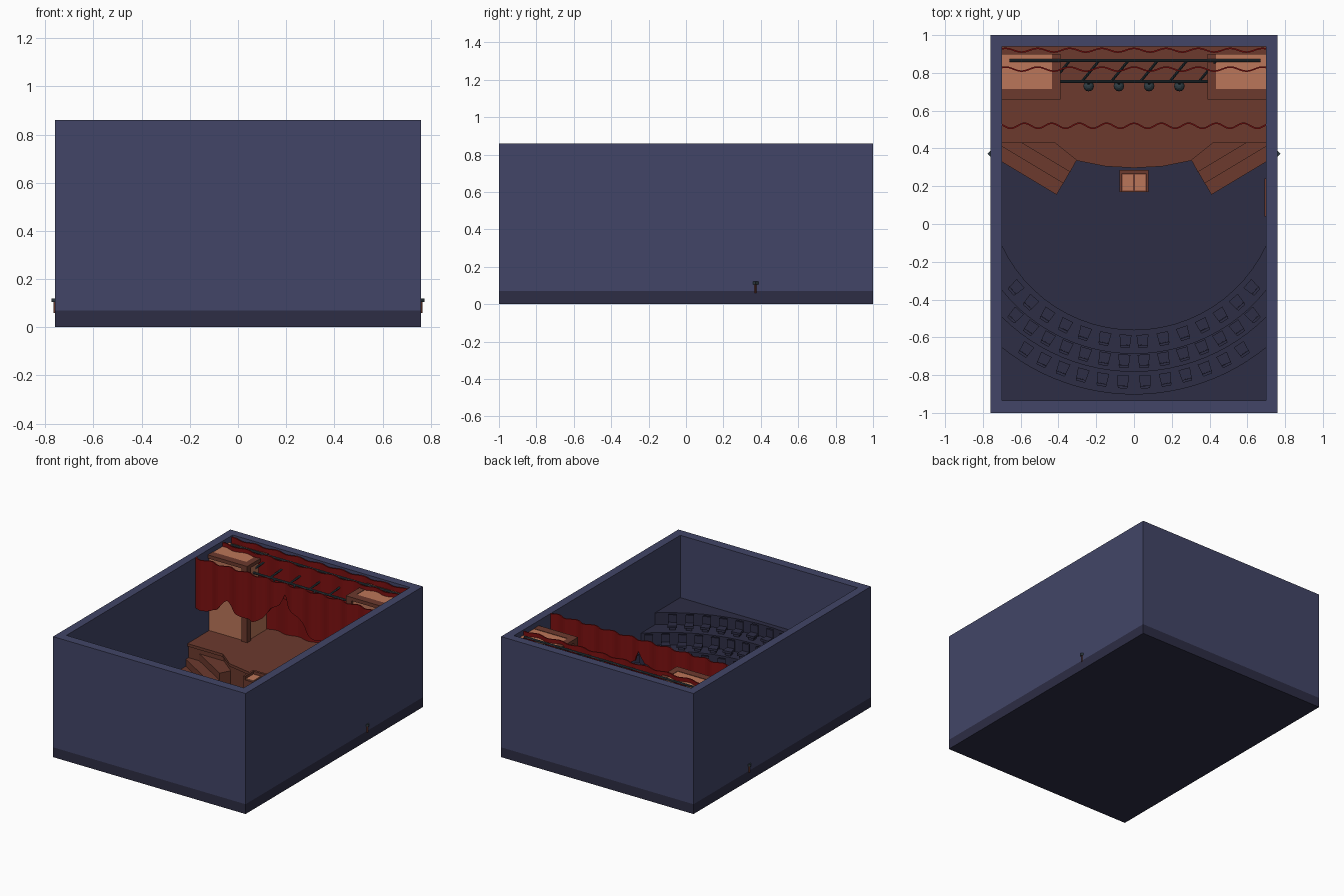
import bpy, bmesh, math
from mathutils import Vector

if "Cube" in bpy.data.objects:
    bpy.data.objects.remove(bpy.data.objects["Cube"])


def mat(name, rgb):
    m = bpy.data.materials.new(name)
    m.diffuse_color = (*rgb, 1)
    m.use_nodes = True
    m.node_tree.nodes["Principled BSDF"].inputs["Base Color"].default_value = m.diffuse_color
    return m


WALL = mat("slate_blue", (0.054, 0.060, 0.136))
NAVY = mat("dark_navy", (0.026, 0.026, 0.058))
BROWN = mat("stage_brown", (0.150, 0.042, 0.027))
TAN = mat("light_wood", (0.50, 0.18, 0.10))
RED = mat("curtain_red", (0.20, 0.005, 0.005))
GREY = mat("rig_grey", (0.03, 0.048, 0.058))


def finish(name, bm, m):
    bmesh.ops.recalc_face_normals(bm, faces=bm.faces)
    me = bpy.data.meshes.new(name)
    bm.to_mesh(me)
    bm.free()
    me.materials.append(m)
    ob = bpy.data.objects.new(name, me)
    bpy.context.collection.objects.link(ob)
    return ob


def prism(name, pts, z0, z1, m):
    bm = bmesh.new()
    f = bm.faces.new([bm.verts.new((p[0], p[1], z0)) for p in pts])
    r = bmesh.ops.extrude_face_region(bm, geom=[f])
    for v in r["geom"]:
        if isinstance(v, bmesh.types.BMVert):
            v.co.z = z1
    return finish(name, bm, m)


def box(name, x0, x1, y0, y1, z0, z1, m):
    return prism(name, [(x0, y0), (x1, y0), (x1, y1), (x0, y1)], z0, z1, m)


def rod(name, a, b, r, m, sides=8):
    a, b = Vector(a), Vector(b)
    bm = bmesh.new()
    bmesh.ops.create_cone(bm, cap_ends=True, segments=sides, radius1=r, radius2=r, depth=(b - a).length)
    q = (b - a).to_track_quat('Z', 'Y').to_matrix().to_4x4()
    q.translation = (a + b) / 2
    bm.transform(q)
    return finish(name, bm, m)


def interp(tab, t):
    for (x0, y0), (x1, y1) in zip(tab, tab[1:]):
        if t <= x1:
            return y0 + (y1 - y0) * (t - x0) / (x1 - x0)
    return tab[-1][1]


# Room shell
box("floor_slab", -0.76, 0.76, -1, 1, 0, 0.07, NAVY)
box("left_wall", -0.76, -0.70, -1, 1, 0.07, 0.86, WALL)
box("right_wall", 0.70, 0.76, -1, 1, 0.07, 0.86, WALL)
box("front_wall", -0.70, 0.70, -1, -0.935, 0.07, 0.86, WALL)
box("back_wall", -0.70, 0.70, 0.94, 1, 0.07, 0.86, WALL)
box("side_door", 0.69, 0.70, 0.04, 0.24, 0.07, 0.36, BROWN)

# Curved seating tiers, concentric about (0, CY)
CY = 0.21
for i, (r, z) in enumerate([(0.77, 0.15), (0.895, 0.24), (0.99, 0.33), (1.11, 0.415)]):
    a = math.asin(0.70 / r)
    arc = [(r * math.sin(t), CY - r * math.cos(t)) for t in (a * (k / 12 - 1) for k in range(25))]
    prism(f"seating_tier_{i + 1}", arc + [(0.70, -0.935), (-0.70, -0.935)], 0.07, z, NAVY)


# Seats: cushion, backrest and armrests, turned to face the stage
def seat(name, r, ang, z):
    bm = bmesh.new()
    parts = [(0, 0.005, 0.028, 0.056, 0.055, 0.016), (0, -0.030, 0.052, 0.050, 0.014, 0.075),
             (0, 0, 0.010, 0.035, 0.04, 0.022)]
    for x, y, pz, sx, sy, sz in parts:
        vs = bmesh.ops.create_cube(bm, size=1)["verts"]
        for v in vs:
            taper = 1.12 if v.co.y > 0 else 0.95
            v.co = Vector((x + v.co.x * sx * taper, y + v.co.y * sy, pz + v.co.z * sz))
    ob = finish(name, bm, NAVY)
    ob.location = (r * math.sin(ang), CY - r * math.cos(ang), z)
    ob.rotation_euler.z = ang


for row, (r, z, n, step) in enumerate([(0.83, 0.15, 7, 7.6), (0.935, 0.24, 7, 6.5), (1.045, 0.33, 6, 6.0)]):
    for k in range(n):
        for s in (-1, 1):
            seat(f"seat_{row + 1}_{k + 1}_{'l' if s < 0 else 'r'}", r, s * math.radians(3.2 + step * k), z)

# Stage with bowed apron and a thin overhanging lip
half = [(0.42, 0.43), (0.30, 0.335), (0.15, 0.305)]
apron = [(-0.70, 0.43)] + [(-x, y) for x, y in half] + [(0, 0.297)] + half[::-1] + [(0.70, 0.43)]
back = [(0.70, 0.94), (-0.70, 0.94)]
prism("stage_body", [(x, y + 0.012) for x, y in apron] + back, 0.07, 0.26, BROWN)
prism("stage_top", apron + back, 0.26, 0.28, BROWN)

# Angled corner stairs, clipped by the side walls
u, v = Vector((-0.857, 0.515)), Vector((0.515, 0.857))
for s, side in ((1, "left"), (-1, "right")):
    for k in range(3):
        a = Vector((-0.41, 0.155)) + v * 0.07 * k
        b = a + u * ((a.x + 0.70) / 0.857)
        pts = [a, b, Vector((-0.70, 0.50)), Vector((-0.42, 0.46)), Vector((-0.30, 0.345))]
        prism(f"{side}_stair_{k + 1}", [(p.x * s, p.y) for p in pts], 0.07, 0.125 + 0.05 * k, BROWN)
    # rail post whose end pokes through the wall
    rod(f"{side}_rail_post", (-0.759 * s, 0.372, 0.06), (-0.759 * s, 0.372, 0.107), 0.007, BROWN, 4)
    rod(f"{side}_rail_cap", (-0.759 * s, 0.372, 0.105), (-0.759 * s, 0.372, 0.12), 0.016, GREY, 4)

# Prompter stand in front of the apron
box("prompter_stand", -0.075, 0.075, 0.17, 0.285, 0.07, 0.29, BROWN)
for s in (-1, 1):
    xs = sorted((s * 0.004, s * 0.062))
    box("prompter_page", xs[0], xs[1], 0.178, 0.262, 0.29, 0.297, TAN)
    xs = sorted((s * 0.064, s * 0.078))
    box("prompter_side", xs[0], xs[1], 0.17, 0.285, 0.27, 0.315, BROWN)
box("prompter_back", -0.064, 0.064, 0.268, 0.285, 0.27, 0.315, BROWN)

# Wing towers in the back corners
for s, side in ((-1, "left"), (1, "right")):
    def wing(part, x0, x1, y0, y1, z0, z1, m):
        a, b = sorted((s * x0, s * x1))
        box(f"{side}_wing_{part}", a, b, y0, y1, z0, z1, m)
    wing("core", 0.405, 0.70, 0.675, 0.90, 0.28, 0.80, TAN)
    wing("post", 0.39, 0.435, 0.66, 0.705, 0.28, 0.80, BROWN)
    wing("front_beam", 0.39, 0.70, 0.66, 0.715, 0.80, 0.825, BROWN)
    wing("side_beam", 0.39, 0.435, 0.715, 0.90, 0.80, 0.825, BROWN)
    wing("deck", 0.435, 0.70, 0.715, 0.90, 0.80, 0.822, TAN)


# Pleated curtains
def curtain(name, y, amp, period, bottom, top=0.86):
    bm = bmesh.new()
    n, prev = 80, None
    for i in range(n + 1):
        x = -0.70 + 1.40 * i / n
        yy = y + amp * math.cos(2 * math.pi * x / period)
        cur = (bm.verts.new((x, yy, interp(bottom, abs(x)))), bm.verts.new((x, yy, top)))
        if prev:
            bm.faces.new((prev[0], cur[0], cur[1], prev[1]))
        prev = cur
    ob = finish(name, bm, RED)
    so = ob.modifiers.new("thickness", 'SOLIDIFY')
    so.thickness = 0.008
    so.offset = 0


swag = [(0, 0.78), (0.035, 0.70), (0.10, 0.66), (0.18, 0.56), (0.25, 0.52), (0.32, 0.53),
        (0.40, 0.56), (0.46, 0.62), (0.52, 0.54), (0.60, 0.50), (0.71, 0.50)]
curtain("main_curtain", 0.52, 0.014, 0.145, swag)
curtain("middle_curtain", 0.82, 0.011, 0.17, [(0, 0.58), (0.71, 0.58)], 0.85)
curtain("back_curtain", 0.92, 0.010, 0.17, [(0, 0.28), (0.71, 0.28)], 0.85)

# Lighting rig: two bars, slanted struts and four lamps
rod("back_bar", (-0.66, 0.865, 0.83), (0.67, 0.865, 0.83), 0.008, GREY)
rod("front_bar", (-0.47, 0.755, 0.74), (0.47, 0.755, 0.74), 0.008, GREY)
for k in range(6):
    x = -0.43 + 0.155 * k
    rod(f"rig_strut_{k + 1}", (x, 0.755, 0.74), (x + 0.09, 0.865, 0.83), 0.007, GREY)
for k in range(4):
    x = -0.24 + 0.16 * k
    rod(f"lamp_hanger_{k + 1}", (x, 0.755, 0.74), (x, 0.735, 0.71), 0.007, GREY)
    bm = bmesh.new()
    bmesh.ops.create_uvsphere(bm, u_segments=12, v_segments=8, radius=0.028)
    bmesh.ops.translate(bm, verts=bm.verts, vec=(x, 0.73, 0.70))
    finish(f"lamp_{k + 1}", bm, GREY)
